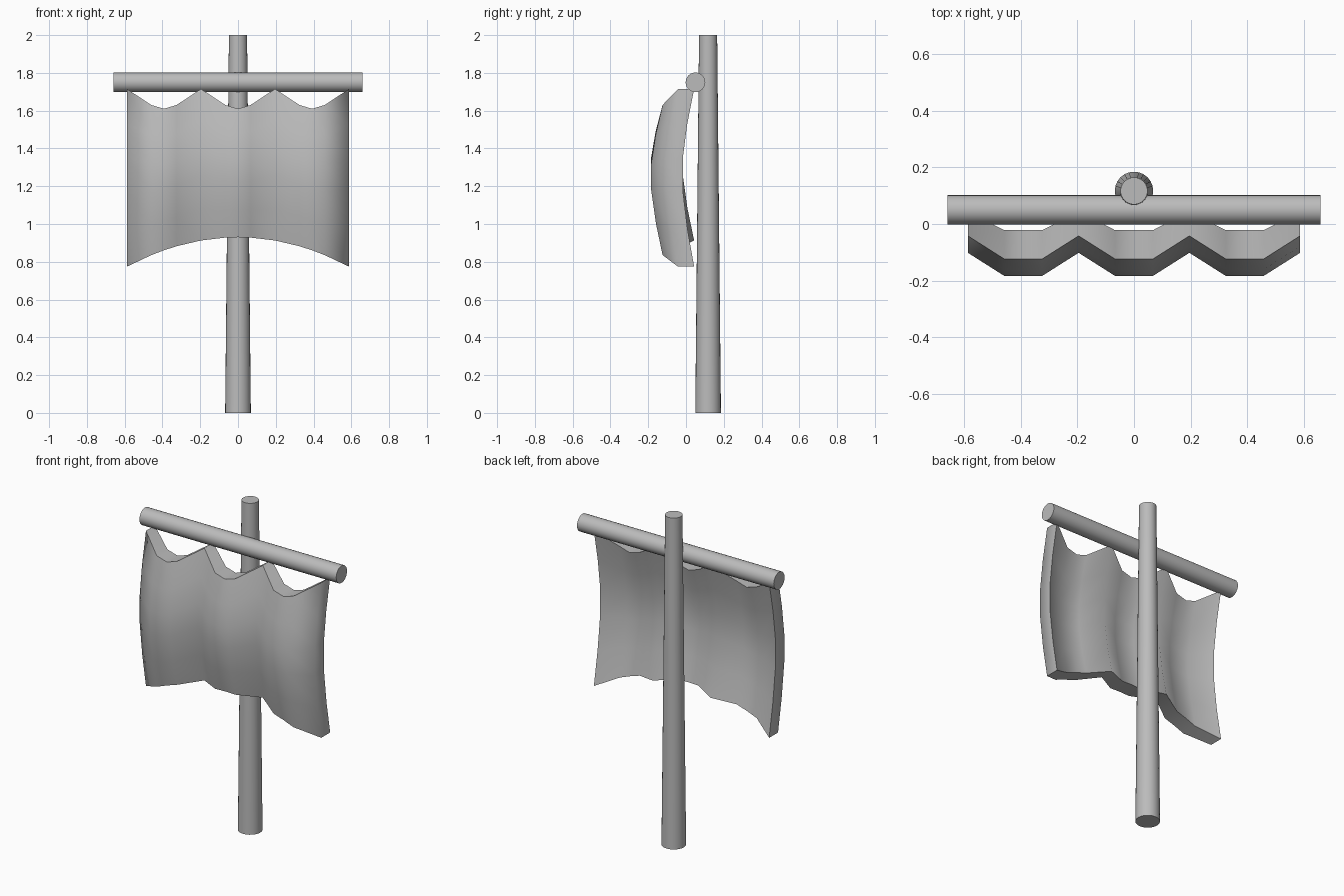
import bpy, bmesh, math
from mathutils import Matrix

if "Cube" in bpy.data.objects:
    bpy.data.objects.remove(bpy.data.objects["Cube"], do_unlink=True)

grey = bpy.data.materials.new("plain grey")
grey.use_nodes = True
grey.diffuse_color = (0.5, 0.5, 0.5, 1)
grey.node_tree.nodes["Principled BSDF"].inputs["Base Color"].default_value = (0.5, 0.5, 0.5, 1)


def finish(bm, name, angle):
    bmesh.ops.recalc_face_normals(bm, faces=bm.faces)
    mesh = bpy.data.meshes.new(name)
    bm.to_mesh(mesh)
    bm.free()
    mesh.materials.append(grey)
    obj = bpy.data.objects.new(name, mesh)
    bpy.context.collection.objects.link(obj)
    bpy.ops.object.select_all(action="DESELECT")
    obj.select_set(True)
    bpy.context.view_layer.objects.active = obj
    bpy.ops.object.shade_smooth_by_angle(angle=math.radians(angle))
    return obj


def pole(name, r1, r2, length, matrix):
    bm = bmesh.new()
    bmesh.ops.create_cone(bm, cap_ends=True, segments=24, radius1=r1,
                          radius2=r2, depth=length, matrix=matrix)
    return finish(bm, name, 40)


# Tapered mast and the yard crossing its front
pole("mast", 0.068, 0.048, 2.0, Matrix.Translation((0, 0.117, 1)))
pole("yard", 0.052, 0.052, 1.32,
     Matrix.Translation((0, 0.05, 1.75)) @ Matrix.Rotation(math.pi / 2, 4, "Y"))

# Sail: three billowed panels hung from four points
HALF, PANELS = 0.588, 3
WIDTH = 2 * HALF / PANELS
# across one panel: (fraction of width, billow, drop of top edge)
ACROSS = [(0, 0, 0), (0.33, 1, 0.085), (0.5, 1, 0.105), (0.67, 1, 0.085)]
# down the sail: (fraction of height, forward belly)
DOWN = [(0, 0), (0.2, 0.037), (0.39, 0.06), (0.57, 0.06), (0.79, 0.035), (1, 0)]

columns = [(-HALF + (p + f) * WIDTH, b, d)
           for p in range(PANELS) for f, b, d in ACROSS] + [(HALF, 0, 0)]

bm = bmesh.new()


def sheet(y0, billow):
    grid = []
    for x, b, drop in columns:
        top, bottom = 1.715 - drop, 0.93 - 0.45 * x * x
        grid.append([bm.verts.new((x, y0 - billow * b - belly, top + (bottom - top) * t))
                     for t, belly in DOWN])
    for a, c in zip(grid, grid[1:]):
        for j in range(len(DOWN) - 1):
            bm.faces.new((a[j], c[j], c[j + 1], a[j + 1]))
    return grid


front = sheet(-0.042, 0.082)
back = sheet(0.043, 0.065)


# Close the cloth thickness around the border
def border(g):
    return ([c[0] for c in g] + g[-1][1:]
            + [c[-1] for c in reversed(g[:-1])] + g[0][-2:0:-1])


fb, bb = border(front), border(back)
for i in range(len(fb)):
    k = (i + 1) % len(fb)
    bm.faces.new((fb[i], fb[k], bb[k], bb[i]))
finish(bm, "sail", 70)
